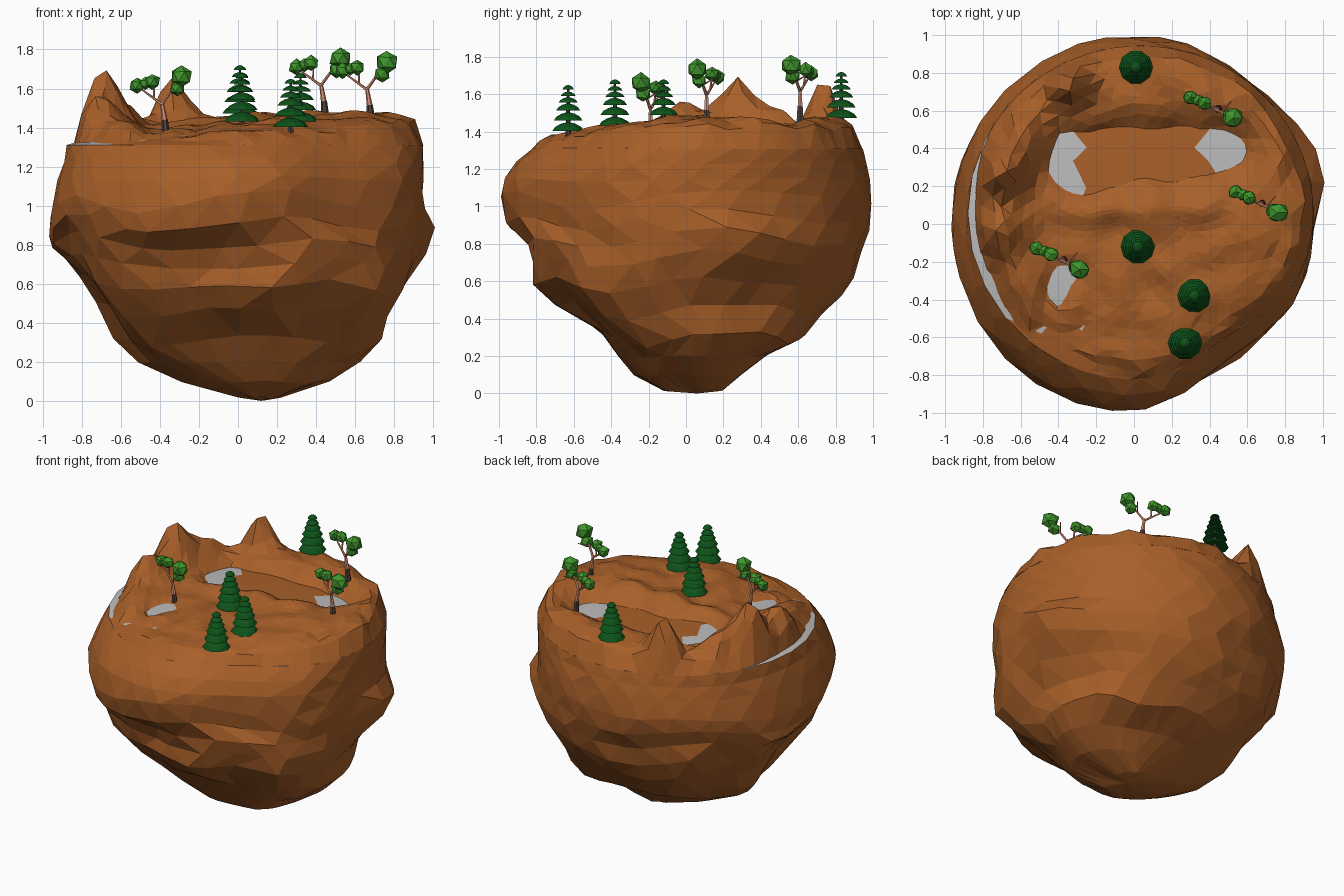
import bpy, bmesh, random
from math import pi, sin, cos, exp, radians
from mathutils import Vector, noise

if "Cube" in bpy.data.objects:
    bpy.data.objects.remove(bpy.data.objects["Cube"])

random.seed(4)


def material(name, rgb):
    m = bpy.data.materials.new(name)
    m.diffuse_color = (*rgb, 1)
    m.use_nodes = True
    m.node_tree.nodes["Principled BSDF"].inputs["Base Color"].default_value = m.diffuse_color
    return m


EARTH = material("earth", (0.39, 0.115, 0.022))
STONE = material("pale_stone", (0.5, 0.5, 0.5))
BARK = material("bark", (0.75, 0.3, 0.18))
ROOT = material("dark_bark", (0.08, 0.05, 0.04))
LEAF = material("leaf", (0.05, 0.3, 0.025))
PINE = material("pine", (0.004, 0.085, 0.01))


def finish(bm, name, *mats, smooth=False):
    bmesh.ops.recalc_face_normals(bm, faces=bm.faces)
    me = bpy.data.meshes.new(name)
    bm.to_mesh(me)
    bm.free()
    for m in mats:
        me.materials.append(m)
    for p in me.polygons:
        p.use_smooth = smooth
    ob = bpy.data.objects.new(name, me)
    bpy.context.collection.objects.link(ob)
    return ob


def bridge(bm, lower, upper, lean=0):
    """Join two rings with triangles; lean picks the diagonal for staggered rings."""
    n = len(lower)
    for i in range(n):
        a, b, c, d = lower[i], lower[(i + 1) % n], upper[(i + 1) % n], upper[i]
        if lean % 2:
            bm.faces.new((a, b, d)), bm.faces.new((b, c, d))
        else:
            bm.faces.new((a, b, c)), bm.faces.new((a, c, d))


def fan(bm, ring, centre):
    v = bm.verts.new(centre)
    for i in range(len(ring)):
        bm.faces.new((ring[i], ring[(i + 1) % len(ring)], v))


def outline(a, amount=0.11):
    """The plan is round but flattened towards the front right."""
    d = (a + radians(55) + pi) % (2 * pi) - pi
    return 1 - amount * exp(-(d / radians(22)) ** 2)


def gauss(x, y, cx, cy, sx, sy):
    return exp(-((x - cx) / sx) ** 2 - ((y - cy) / sy) ** 2)


# Rock body: z, left, right, front, back of each ring
SECTIONS = [(0.02, 0.0, 0.22, -0.12, 0.2), (0.1, -0.29, 0.47, -0.28, 0.3),
            (0.2, -0.51, 0.62, -0.37, 0.43), (0.31, -0.63, 0.74, -0.47, 0.64),
            (0.45, -0.72, 0.81, -0.69, 0.74), (0.58, -0.83, 0.91, -0.8, 0.84),
            (0.7, -0.91, 0.96, -0.8, 0.92), (0.81, -0.95, 0.965, -0.82, 0.96),
            (0.91, -0.965, 0.955, -0.97, 0.985), (1.02, -0.965, 0.95, -1.0, 1.0),
            (1.14, -0.93, 0.955, -0.98, 0.985), (1.23, -0.9, 0.955, -0.92, 0.965),
            (1.31, -0.88, 0.95, -0.83, 0.945)]
N = 28
bm = bmesh.new()
prev = None
last = len(SECTIONS) - 1
for k, (z, x0, x1, y0, y1) in enumerate(SECTIONS):
    ring = []
    rough = 0.1 if 2 < k < 8 else 0.05 if k == 2 else 0.01
    for i in range(N):
        a = 2 * pi * (i + (k % 2) * 0.5) / N
        if 0 < k < last:
            a += random.uniform(-0.05, 0.05)
        s = outline(a, 0.11 if z > 0.85 else -0.06 if z > 0.5 else 0.0)
        d = Vector((cos(a), sin(a), z * 1.3))
        s *= 1 + rough * (noise.noise(d * 2.2) - 0.1)
        wave = 0.12 if 2 < k < 10 else 0.02
        zz = z + wave * noise.noise(d * 1.6 + Vector((5, 1, 0))) * (k < last)
        ring.append(bm.verts.new(((x0 + x1) / 2 + (x1 - x0) / 2 * s * cos(a),
                                  (y0 + y1) / 2 + (y1 - y0) / 2 * s * sin(a), zz)))
    if prev:
        bridge(bm, prev, ring, k)
    else:
        fan(bm, ring, (0.12, 0.06, 0))
    prev = ring
finish(bm, "rock_body", EARTH)


def rim_point(a, f):
    s = outline(a) * f
    return 0.035 + 0.915 * s * cos(a), 0.0575 + 0.8875 * s * sin(a)


# Pale floor under the ground, seen in the valley and along the left rim
bm = bmesh.new()
prev = None
for f in (1.0, 0.92, 0.8, 0.65, 0.5, 0.35, 0.2, 0.08):
    ring = [bm.verts.new((*rim_point(2 * pi * i / N, f), 1.385 - 0.075 * f ** 4)) for i in range(N)]
    if prev:
        bridge(bm, prev, ring)
    prev = ring
fan(bm, prev, (0.03, 0.05, 1.385))
for face in bm.faces:
    c = face.calc_center_median()
    face.material_index = int(-0.28 < c.x < 0.4 or c.y < -0.52)
finish(bm, "valley_floor", STONE, EARTH, smooth=True)


# Ground with peaks, a long valley and a small hollow
def ground(x, y, f):
    z = 1.43 + 0.06 * x + 0.05 * y
    z -= 0.11 * max(0, (f - 0.75) / 0.25) ** 2
    mid = max(-0.28, min(0.53, x))
    z -= 0.16 * gauss(x, y, mid, 0.37 + 0.08 * x, 0.15, 0.16)
    z -= 0.06 * gauss(x, y, -0.4, -0.37, 0.07, 0.08)
    z += 0.035 * gauss(x, y, 0.1, 0.08, 0.5, 0.07)
    z += 0.31 * gauss(x, y, -0.7, 0.28, 0.13, 0.12)
    z += 0.21 * gauss(x, y, -0.73, -0.02, 0.13, 0.16)
    z += 0.07 * gauss(x, y, -0.62, -0.32, 0.12, 0.16)
    z += 0.1 * gauss(x, y, -0.6, 0.5, 0.1, 0.12)
    z += 0.25 * gauss(x, y, -0.34, 0.74, 0.1, 0.09)
    return z + 0.04 * noise.noise(Vector((x, y, 0)) * 6)


bm = bmesh.new()
prev = None
R, M = 17, 50
for k in range(R):
    f = 1 - k / R
    ring = []
    for i in range(M):
        a = 2 * pi * (i + (k % 2) * 0.5) / M
        jitter = 0.0 if k == 0 else random.uniform(-0.02, 0.02) * f
        gap = exp(-((a - radians(190)) / radians(29)) ** 4)
        x, y = rim_point(a + jitter, (f + jitter) * (1 - 0.04 * gap))
        z = ground(x, y, f) if k else 1.307
        ring.append(bm.verts.new((x, y, z)))
    if prev:
        bridge(bm, prev, ring, k)
    prev = ring
fan(bm, prev, (0.035, 0.057, ground(0.035, 0.057, 0)))
finish(bm, "ground", EARTH)


def tube(bm, p, q, r0, r1, mat, sides=6):
    """Tapered limb between two points."""
    p, q = Vector(p), Vector(q)
    rot = (q - p).to_track_quat('Z', 'Y').to_matrix().to_4x4()
    rot.translation = (p + q) / 2
    old = set(bm.faces)
    bmesh.ops.create_cone(bm, cap_ends=True, segments=sides, radius1=r0, radius2=r1,
                          depth=(q - p).length, matrix=rot)
    for face in set(bm.faces) - old:
        face.material_index = mat


# Pines: thin trunk with stacked domed tiers (height, radius, thickness)
TIERS = [(0.012, 0.09, 0.05), (0.07, 0.08, 0.045), (0.122, 0.068, 0.04),
         (0.165, 0.054, 0.03), (0.2, 0.042, 0.025), (0.235, 0.032, 0.025)]
for n, base in enumerate([(0.01, 0.83, 1.46), (0.02, -0.12, 1.42),
                          (0.32, -0.38, 1.42), (0.27, -0.63, 1.39)]):
    bm = bmesh.new()
    tube(bm, (0, 0, -0.03), (0, 0, 0.24), 0.016, 0.006, 1)
    for z, r, h in TIERS:
        prev = None
        for fr, fz in ((0.2, 0.25), (1, 0), (0.82, 0.45), (0.45, 0.8)):
            ring = [bm.verts.new((r * fr * cos(pi * i / 5), r * fr * sin(pi * i / 5), z + h * fz))
                    for i in range(10)]
            if prev:
                bridge(bm, prev, ring)
            prev = ring
        fan(bm, prev, (0, 0, z + h))
    finish(bm, f"pine_{n + 1}", PINE, ROOT).location = base

# Broadleaf trees: forked trunk with faceted leaf clumps (offset, radius)
CLUMPS = [((-0.135, 0.06, 0.205), 0.04), ((-0.06, 0.03, 0.225), 0.04),
          ((0.09, -0.05, 0.25), 0.058), ((0.07, -0.04, 0.19), 0.042),
          ((-0.095, 0.045, 0.215), 0.032)]
for n, base in enumerate([(-0.38, -0.19, 1.41), (0.67, 0.11, 1.485), (0.435, 0.61, 1.505)]):
    bm = bmesh.new()
    tube(bm, (0.012, 0, -0.06), (0.005, 0, 0.03), 0.022, 0.016, 2)
    tube(bm, (0.005, 0, 0.025), (-0.01, 0, 0.12), 0.015, 0.009, 1)
    tube(bm, (-0.01, 0, 0.11), (-0.12, 0.05, 0.19), 0.008, 0.004, 1)
    tube(bm, (-0.01, 0, 0.11), (0.08, -0.045, 0.235), 0.009, 0.005, 1)
    tube(bm, (-0.05, 0.02, 0.14), (-0.05, 0.03, 0.22), 0.006, 0.004, 1)
    tube(bm, (0.03, -0.02, 0.165), (0.08, 0.04, 0.2), 0.005, 0.003, 1)
    for c, r in CLUMPS:
        made = bmesh.ops.create_icosphere(bm, subdivisions=1, radius=r)["verts"]
        for v in made:
            v.co = v.co * random.uniform(0.9, 1.15) + Vector(c)
    finish(bm, f"leafy_tree_{n + 1}", LEAF, BARK, ROOT).location = base
